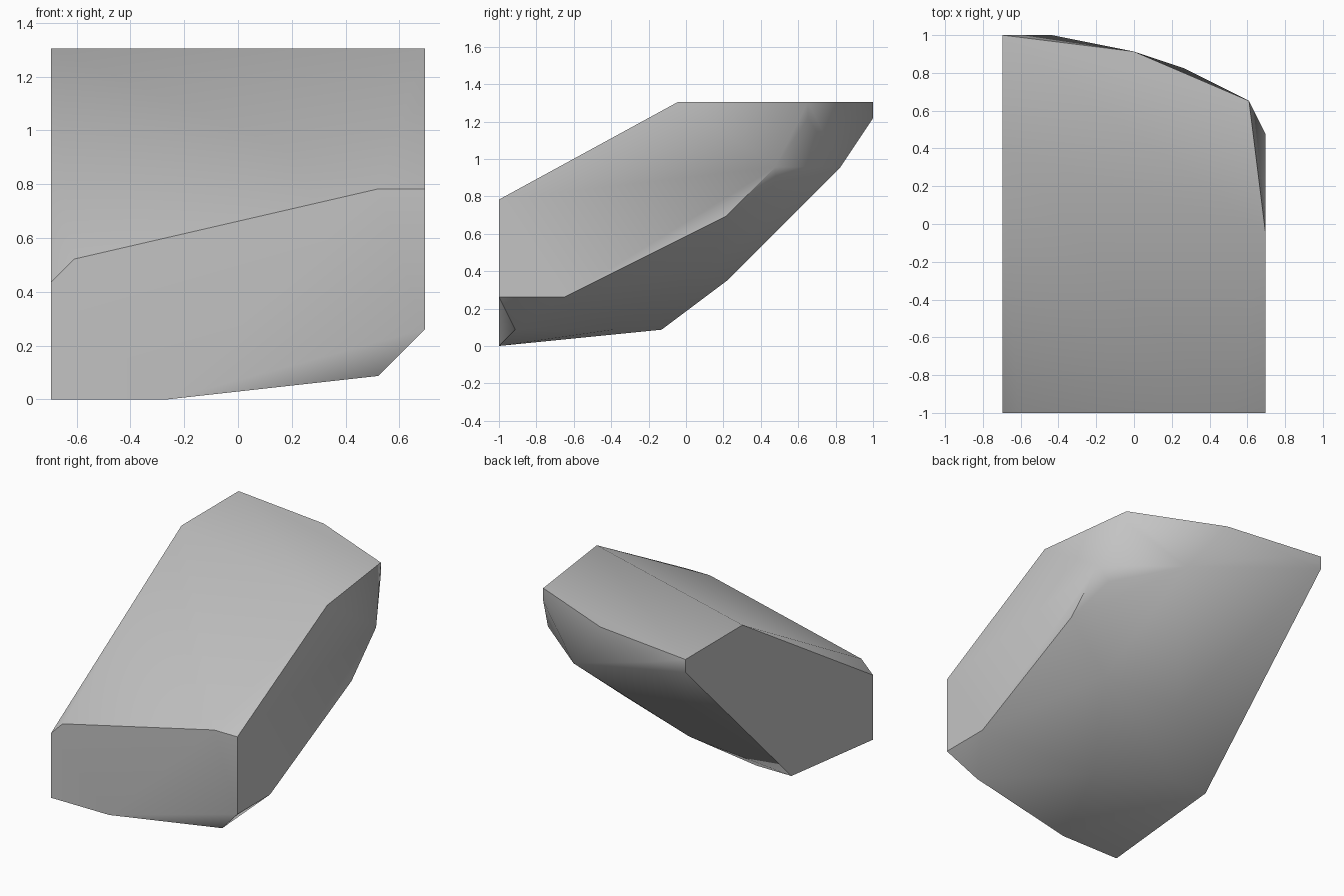
import bpy
import bmesh
import math

# Remove the default object
default_cube = bpy.data.objects.get("Cube")
if default_cube:
    bpy.data.objects.remove(default_cube, do_unlink=True)

# The boulder is chiselled on a coarse lattice: x from the centre,
# y counted from the front plane, z counted from the ground.
STEP = 2 / 23
FRONT = -1.0

# Outline of the flat front face
front_face = [(-8, 0, 0), (-3, 0, 0), (8, 0, 3), (8, 0, 9),
              (6, 0, 9), (-7, 0, 6), (-8, 0, 5)]
# Corners of the shallow base
base = [(6, 1, 1), (0, 7, 1), (-5, 10, 1), (-8, 10, 1)]
# Lower corners of the flat side
side_face = [(8, 4, 3), (8, 14, 8), (8, 17, 11)]
# Rounded underside that rises to the back
underside = [(4, 13, 5), (-2, 14, 4), (7, 17, 10), (3, 21, 11)]
# Narrow rim below the top at the back
back_rim = [(-8, 23, 14), (-5, 23, 14), (7, 19, 14)]
# Flat top
top_face = [(-8, 23, 15), (0, 22, 15), (7, 19, 15), (8, 11, 15), (-8, 16, 15)]


def make_material(name, colour):
    """Create a plain matte material."""
    material = bpy.data.materials.new(name)
    material.use_nodes = True
    material.diffuse_color = colour
    shader = material.node_tree.nodes["Principled BSDF"]
    shader.inputs["Base Color"].default_value = colour
    shader.inputs["Roughness"].default_value = 0.9
    return material


def make_hull(name, corners, material):
    """Wrap a closed faceted solid around the given lattice corners."""
    bm = bmesh.new()
    for across, depth, height in corners:
        bm.verts.new((across * STEP, FRONT + depth * STEP, height * STEP))
    hull = bmesh.ops.convex_hull(bm, input=bm.verts[:])
    spare = {item for key in ("geom_interior", "geom_unused")
             for item in hull[key] if isinstance(item, bmesh.types.BMVert)}
    bmesh.ops.delete(bm, geom=list(spare), context="VERTS")
    # Merge the triangles of each flat facet into one face
    bmesh.ops.dissolve_limit(bm, angle_limit=math.radians(0.5),
                             verts=bm.verts[:], edges=bm.edges[:])
    bmesh.ops.recalc_face_normals(bm, faces=bm.faces[:])
    mesh = bpy.data.meshes.new(name)
    bm.to_mesh(mesh)
    bm.free()
    mesh.materials.append(material)
    obj = bpy.data.objects.new(name, mesh)
    bpy.context.collection.objects.link(obj)
    return obj


stone_grey = make_material("stone_grey", (0.55, 0.55, 0.55, 1.0))
boulder = make_hull("boulder", front_face + base + side_face + underside
                    + back_rim + top_face, stone_grey)

# Soft transitions between shallow facets, crisp edges elsewhere
for other in bpy.context.selected_objects:
    other.select_set(False)
boulder.select_set(True)
bpy.context.view_layer.objects.active = boulder
bpy.ops.object.shade_smooth_by_angle(angle=math.radians(42))
